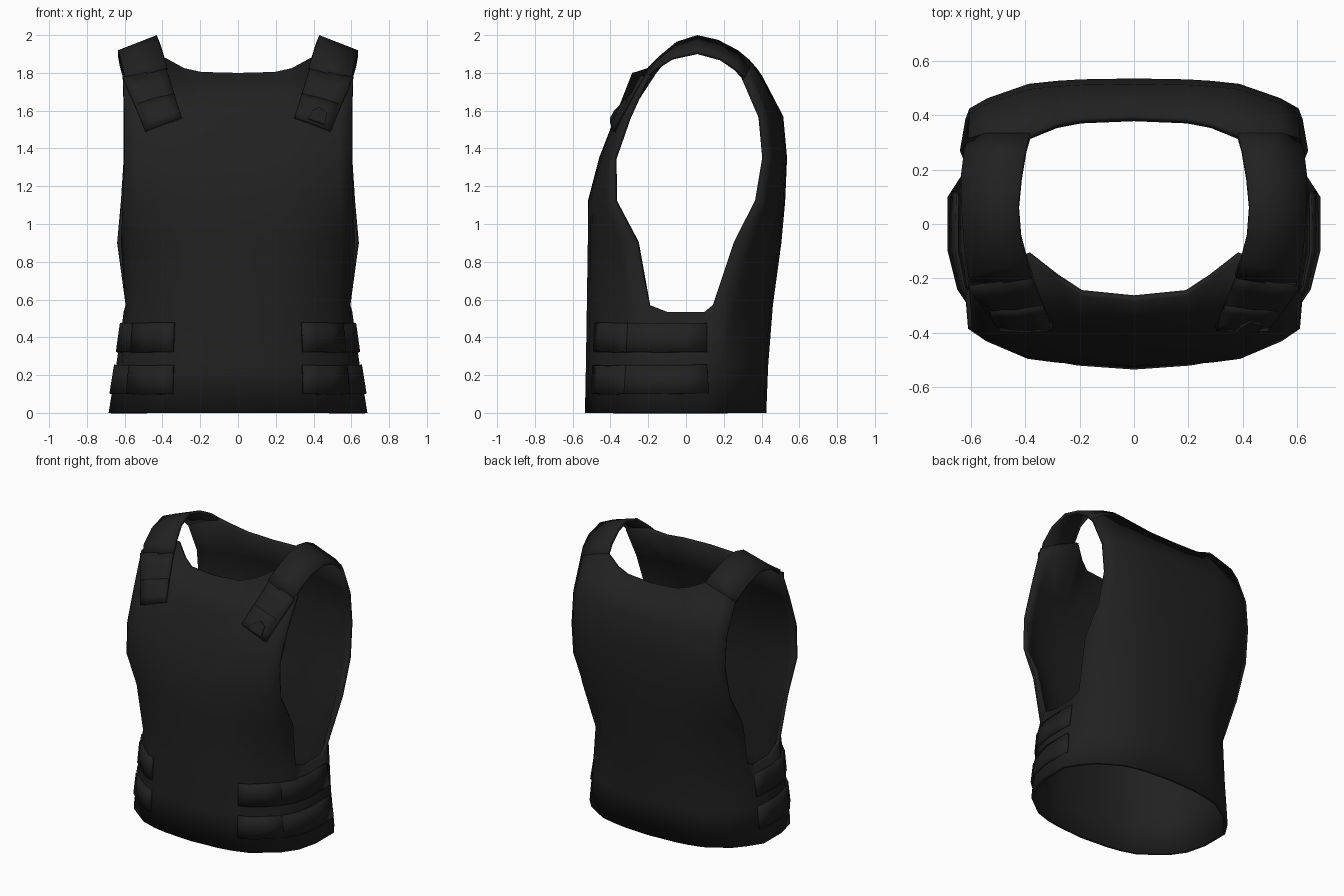
import bpy, bmesh
from mathutils import Vector
from mathutils.bvhtree import BVHTree

if "Cube" in bpy.data.objects:
    bpy.data.objects.remove(bpy.data.objects["Cube"])

mat = bpy.data.materials.new("dark_fabric")
mat.diffuse_color = (0.015, 0.015, 0.015, 1)
mat.use_nodes = True
mat.node_tree.nodes["Principled BSDF"].inputs["Base Color"].default_value = mat.diffuse_color


def make_grid(name, rows, skip=lambda r, c: False, thick=0.025, mirror=True):
    """Sheet from rows (bottom to top) of points (outward facing), thickened inward."""
    bm = bmesh.new()
    vs = [[bm.verts.new(p) for p in row] for row in rows]
    for r in range(len(rows) - 1):
        for c in range(len(rows[0]) - 1):
            if not skip(r, c):
                bm.faces.new((vs[r][c], vs[r][c + 1], vs[r + 1][c + 1], vs[r + 1][c]))
    bmesh.ops.delete(bm, geom=[v for v in bm.verts if not v.link_faces], context='VERTS')
    tree = BVHTree.FromBMesh(bm)
    me = bpy.data.meshes.new(name)
    bm.to_mesh(me)
    bm.free()
    ob = bpy.data.objects.new(name, me)
    bpy.context.collection.objects.link(ob)
    me.materials.append(mat)
    if mirror:
        ob.modifiers.new("mirror", 'MIRROR')
    s = ob.modifiers.new("thickness", 'SOLIDIFY')
    s.thickness, s.offset = thick, -1
    bpy.ops.object.select_all(action='DESELECT')
    ob.select_set(True)
    bpy.context.view_layer.objects.active = ob
    bpy.ops.object.shade_smooth_by_angle(angle=0.7)
    return tree


# Vest body: z, front y, front edge x/y, side x, back edge x/y, back y
sections = [
    (0.00, -.535, .65, -.24, .685, .62, .20, .425),
    (0.25, -.53, .615, -.24, .645, .60, .19, .435),
    (0.57, -.525, .595, -.20, .605, .595, .155, .46),
    (0.90, -.52, .62, -.265, .62, .64, .27, .505),
    (1.12, -.52, .61, -.385, .61, .62, .385, .525),
    (1.35, -.46, .60, -.39, .60, .605, .425, .535),
    (1.57, -.375, .60, -.315, .60, .605, .405, .515),
]
fx = (0, .32, .47, .64, .89, 1)
fy_low, fy_high = (0, .05, .11, .23, .65, 1), (0, .03, .08, .18, .66, 1)


def ring(z, yf, xf, ef, xs, xb, eb, yb):
    fy = fy_low if z < 1 else fy_high  # rounder at the waist
    front = [(xf * a, yf + (ef - yf) * b, z) for a, b in zip(fx, fy)]
    back = [(xb * a, yb + (eb - yb) * b, z) for a, b in zip(fx, fy)]
    zm = z - 0.035 if z == 0.57 else z
    return front + [(xs, -.1, zm), (xs, .1, zm)] + back[::-1]


rows = [ring(*s) for s in sections]
# Neckline row
shoulder_end = [(.61, .315, 1.78), (.54, .335, 1.82), (.385, .335, 1.87)]
rows.append([(0, -.285, 1.8), (.195, -.265, 1.805), (.285, -.205, 1.825), (.385, -.125, 1.88),
             (.54, -.17, 1.825), (.61, -.215, 1.79), (.61, -.1, 1.79), (.61, .1, 1.79)]
            + shoulder_end + [(.285, .375, 1.825), (.195, .392, 1.8), (0, .4, 1.79)])
body = make_grid("vest_body", rows, lambda r, c: r >= 2 and 5 <= c <= 7)


def on_body(p, off):
    """Nearest point on the body, lifted outward."""
    loc, n, _, _ = body.find_nearest(Vector(p))
    return loc + n * off


def strip(a, b, n=4):
    a, b = Vector(a), Vector(b)
    return [a.lerp(b, i / n) for i in range(n + 1)]


# Shoulder straps, listed front to back as inner and outer edges
strap = [
    ((.375, -.20, 1.83), (.59, -.235, 1.76)),
    ((.395, -.14, 1.89), (.61, -.19, 1.82)),
    ((.42, -.05, 1.965), (.625, -.08, 1.89)),
    ((.43, .06, 2.0), (.635, .06, 1.92)),
    ((.42, .17, 1.975), (.635, .19, 1.885)),
    ((.402, .275, 1.92), (.625, .27, 1.83)),
]
make_grid("shoulder_strap", [strip(a, b, 2) for a, b in strap] + [shoulder_end[::-1]],
          thick=0.022)


# Chest pads at the strap ends
def chest_pad(name, low, high, off, thick):
    inner, outer = strip(*[e[0] for e in (low, high)]), strip(*[e[1] for e in (low, high)])
    make_grid(name, [[on_body(p, off) for p in strip(a, b)] for a, b in zip(inner, outer)],
              thick=thick)


chest_pad("chest_pad", ((.30, -.38, 1.565), (.49, -.38, 1.49)),
          ((.38, -.20, 1.84), (.60, -.25, 1.785)), 0.02, 0.02)
chest_pad("chest_pad_flap", ((.302, -.38, 1.57), (.487, -.38, 1.497)),
          ((.335, -.30, 1.69), (.53, -.31, 1.63)), 0.024, 0.018)

# Small five-sided buckle on one chest pad
tab = [(.37, 1.55), (.455, 1.52), (.475, 1.59), (.435, 1.63), (.39, 1.60)]
bm = bmesh.new()
bm.faces.new([bm.verts.new(on_body((x, -.38, z), 0.032)) for x, z in tab])
me = bpy.data.meshes.new("buckle_tab")
bm.to_mesh(me)
bm.free()
me.materials.append(mat)
tab_ob = bpy.data.objects.new("buckle_tab", me)
bpy.context.collection.objects.link(tab_ob)
s = tab_ob.modifiers.new("thickness", 'SOLIDIFY')
s.thickness, s.offset = 0.015, -1

# Waist straps with raised front fastening flaps
path = [(.35, -.51), (.43, -.48), (.52, -.42), (.59, -.33), (.635, -.24),
        (.66, -.17), (.67, -.1), (.66, 0), (.65, .11)]
for name, z0, z1 in (("lower", .10, .255), ("upper", .325, .48)):
    for part, pts, off, inset in (("waist_strap", path, .012, 0),
                                  ("waist_flap", path[:4], .017, .004)):
        make_grid(name + "_" + part,
                  [[on_body((x, y, z), off) for x, y in pts]
                   for z in (z0 + inset, (z0 + z1) / 2, z1 - inset)], thick=0.015)
